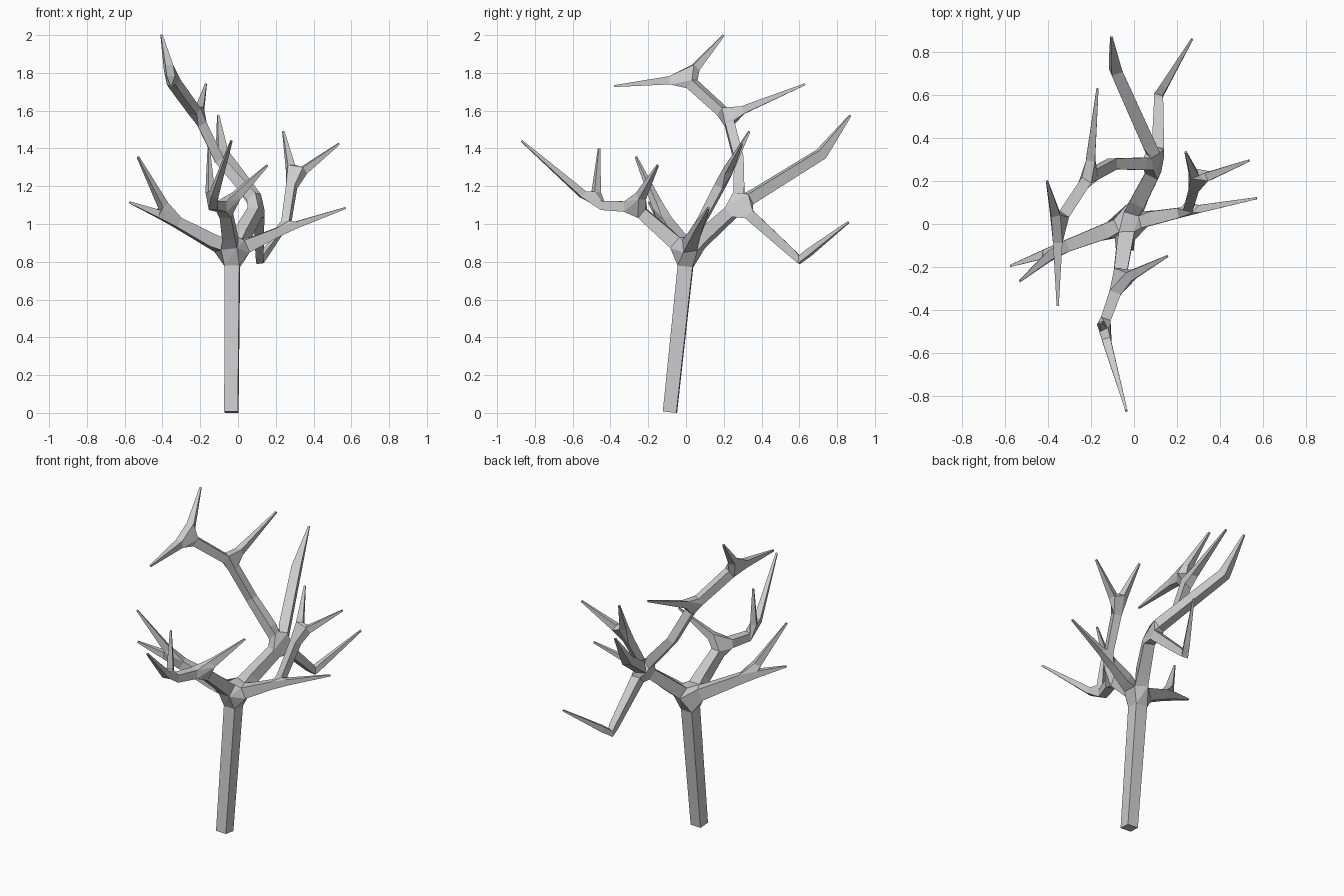
import bpy

cube = bpy.data.objects.get("Cube")
if cube:
    bpy.data.objects.remove(cube, do_unlink=True)

bark = bpy.data.materials.new("grey_bark")
bark.use_nodes = True
GREY = (0.6, 0.6, 0.6, 1)
bark.diffuse_color = GREY
bark.node_tree.nodes["Principled BSDF"].inputs["Base Color"].default_value = GREY

verts, edges, radii = [], [], []
TIP = 0.005


def grow(parent, x, y, z, radius=TIP):
    """Add a joint, linked to its parent joint; return its index."""
    verts.append((x, y, z))
    radii.append(radius)
    index = len(verts) - 1
    if parent is not None:
        edges.append((parent, index))
    return index


# Leaning trunk
base = grow(None, -0.035, -0.085, 0.004, 0.036)
fork = grow(base, -0.03, 0.005, 0.85, 0.04)

# Front limb
front = grow(fork, -0.07, -0.27, 1.09, 0.029)
grow(front, 0.155, -0.15, 1.31)
elbow = grow(front, -0.145, -0.48, 1.10, 0.023)
grow(elbow, -0.155, -0.46, 1.40)
grow(elbow, -0.035, -0.87, 1.44)

# Right limb
right = grow(fork, -0.36, -0.12, 1.03, 0.026)
grow(right, -0.575, -0.195, 1.115)
grow(right, -0.53, -0.265, 1.355)

# Left limb
left = grow(fork, 0.25, 0.06, 0.975, 0.021)
grow(left, 0.57, 0.12, 1.085)
twig = grow(left, 0.29, 0.20, 1.24, 0.025)
grow(twig, 0.24, 0.335, 1.49)
grow(twig, 0.535, 0.295, 1.425)

# Back limb with drooping and rising side branches
back = grow(fork, 0.11, 0.28, 1.10, 0.031)
droop = grow(back, 0.115, 0.60, 0.81, 0.02)
grow(droop, 0.27, 0.86, 1.01)
rise = grow(back, -0.085, 0.715, 1.37, 0.027)
grow(rise, -0.105, 0.87, 1.575)

# Crown, curling back over the trunk
bend = grow(back, -0.10, 0.28, 1.34, 0.025)
crown = grow(bend, -0.21, 0.22, 1.57, 0.025)
grow(crown, -0.17, 0.63, 1.74)
top = grow(crown, -0.355, 0.0, 1.77, 0.027)
grow(top, -0.405, 0.20, 2.0)
grow(top, -0.355, -0.38, 1.73)

# Square-section skin around the branch skeleton
mesh = bpy.data.meshes.new("bare_tree")
mesh.from_pydata(verts, edges, [])
mesh.materials.append(bark)
tree = bpy.data.objects.new("bare_tree", mesh)
bpy.context.scene.collection.objects.link(tree)
skin = tree.modifiers.new("branch_skin", 'SKIN')
skin.use_smooth_shade = False
for i, joint in enumerate(mesh.skin_vertices[0].data):
    joint.radius = (radii[i], radii[i])
    joint.use_root = i == base
